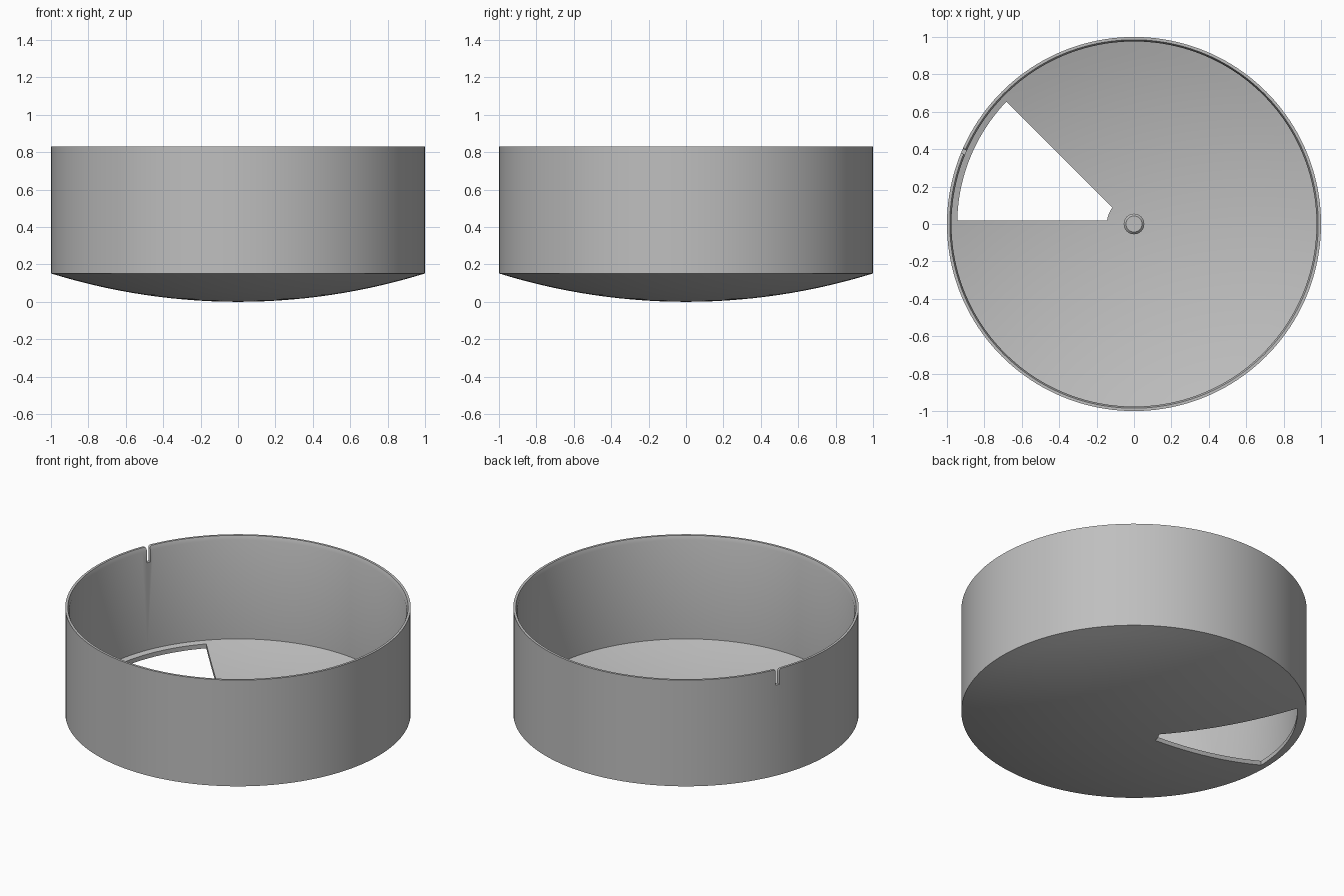
import bpy
import bmesh
from math import asin, cos, pi, radians, sin, sqrt
from mathutils import Matrix, Vector

SEGMENTS = 160
HEIGHT = 0.83
FLOOR = 0.028
BOWL_RADIUS = 3.37

default = bpy.data.objects.get("Cube")
if default:
    bpy.data.objects.remove(default, do_unlink=True)

grey = bpy.data.materials.new("light grey")
grey.use_nodes = True
colour = (0.52, 0.52, 0.52, 1)
grey.diffuse_color = colour
grey.node_tree.nodes["Principled BSDF"].inputs["Base Color"].default_value = colour


def bowl(r):
    """Height of the shallow spherical underside at radius r."""
    return BOWL_RADIUS - sqrt(BOWL_RADIUS ** 2 - r * r)


def finish(bm, name):
    bmesh.ops.recalc_face_normals(bm, faces=bm.faces)
    mesh = bpy.data.meshes.new(name)
    bm.to_mesh(mesh)
    bm.free()
    obj = bpy.data.objects.new(name, mesh)
    bpy.context.collection.objects.link(obj)
    mesh.materials.append(grey)
    return obj


def lathe(name, profile, segments):
    """Revolve (radius, height) points about the z axis."""
    bm = bmesh.new()
    verts = [bm.verts.new((r, 0, z)) for r, z in profile]
    edges = [bm.edges.new(pair) for pair in zip(verts, verts[1:])]
    bmesh.ops.spin(bm, geom=verts + edges, cent=(0, 0, 0), axis=(0, 0, 1),
                   angle=2 * pi, steps=segments)
    bmesh.ops.remove_doubles(bm, verts=bm.verts, dist=0.0001)
    return finish(bm, name)


def prism(name, points, direction):
    """Extrude a flat outline along a direction."""
    bm = bmesh.new()
    face = bm.faces.new([bm.verts.new(p) for p in points])
    top = bmesh.ops.extrude_face_region(bm, geom=[face])
    moved = [v for v in top["geom"] if isinstance(v, bmesh.types.BMVert)]
    bmesh.ops.translate(bm, verts=moved, vec=direction)
    obj = finish(bm, name)
    obj.hide_render = True
    return obj


def select(obj):
    bpy.ops.object.select_all(action="DESELECT")
    obj.select_set(True)
    bpy.context.view_layer.objects.active = obj


def cut(obj, cutter):
    select(obj)
    mod = obj.modifiers.new("cut", "BOOLEAN")
    mod.operation = "DIFFERENCE"
    mod.solver = "EXACT"
    mod.object = cutter
    bpy.ops.object.modifier_apply(modifier=mod.name)
    bpy.data.objects.remove(cutter, do_unlink=True)


def smooth(obj):
    select(obj)
    bpy.ops.object.shade_smooth_by_angle(angle=radians(30))


# Open tub: domed underside, straight wall, bevelled rim and curved floor
steps = 14
under = [(i / steps, bowl(i / steps)) for i in range(steps + 1)]
rim = [(1, HEIGHT), (0.985, HEIGHT), (0.976, HEIGHT - 0.025)]
inside = [(0.976 * i / steps, bowl(0.976 * i / steps) + FLOOR)
          for i in range(steps, -1, -1)]
tub = lathe("tub", under + rim + inside, SEGMENTS)

# Wedge opening through the floor, its sides set off from two radial lines
outline = []
for radius, order in ((0.945, 1), (0.145, -1)):
    inset = asin(0.02 / radius)
    start, end = radians(135) + inset, pi - inset
    arc = [start + (end - start) * i / 20 for i in range(21)]
    outline += [(radius * cos(a), radius * sin(a), -0.2) for a in arc[::order]]
cut(tub, prism("floor_opening_cutter", outline, (0, 0, 0.6)))

# Narrow notch in the rim with a rounded mouth
half, flare, depth = 0.012, 0.014, 0.1
side = [(half, HEIGHT - depth)]
side += [(half + flare * (1 - cos(a)), HEIGHT - flare + flare * sin(a))
         for a in (0, pi / 8, pi / 4, 3 * pi / 8, pi / 2)]
side.append((half + flare, HEIGHT + 0.05))
shape = side + [(-x, z) for x, z in reversed(side)]
turn = Matrix.Rotation(radians(157), 3, "Z")
notch = [turn @ Vector((0.9, x, z)) for x, z in shape]
cut(tub, prism("rim_notch_cutter", notch, turn @ Vector((0.2, 0, 0))))
smooth(tub)

# Small centre pin with a bevelled, slotted top
pin_top = 0.12
pin = lathe("centre_pin", [(0, 0.015), (0.055, 0.015), (0.055, pin_top - 0.012),
                           (0.043, pin_top), (0, pin_top)], 40)
turn = Matrix.Rotation(radians(23), 3, "Z")
slot = [turn @ Vector((x, y, pin_top - 0.006))
        for x, y in ((-0.04, -0.002), (0.04, -0.002), (0.04, 0.002), (-0.04, 0.002))]
cut(pin, prism("pin_slot_cutter", slot, (0, 0, 0.05)))
smooth(pin)
